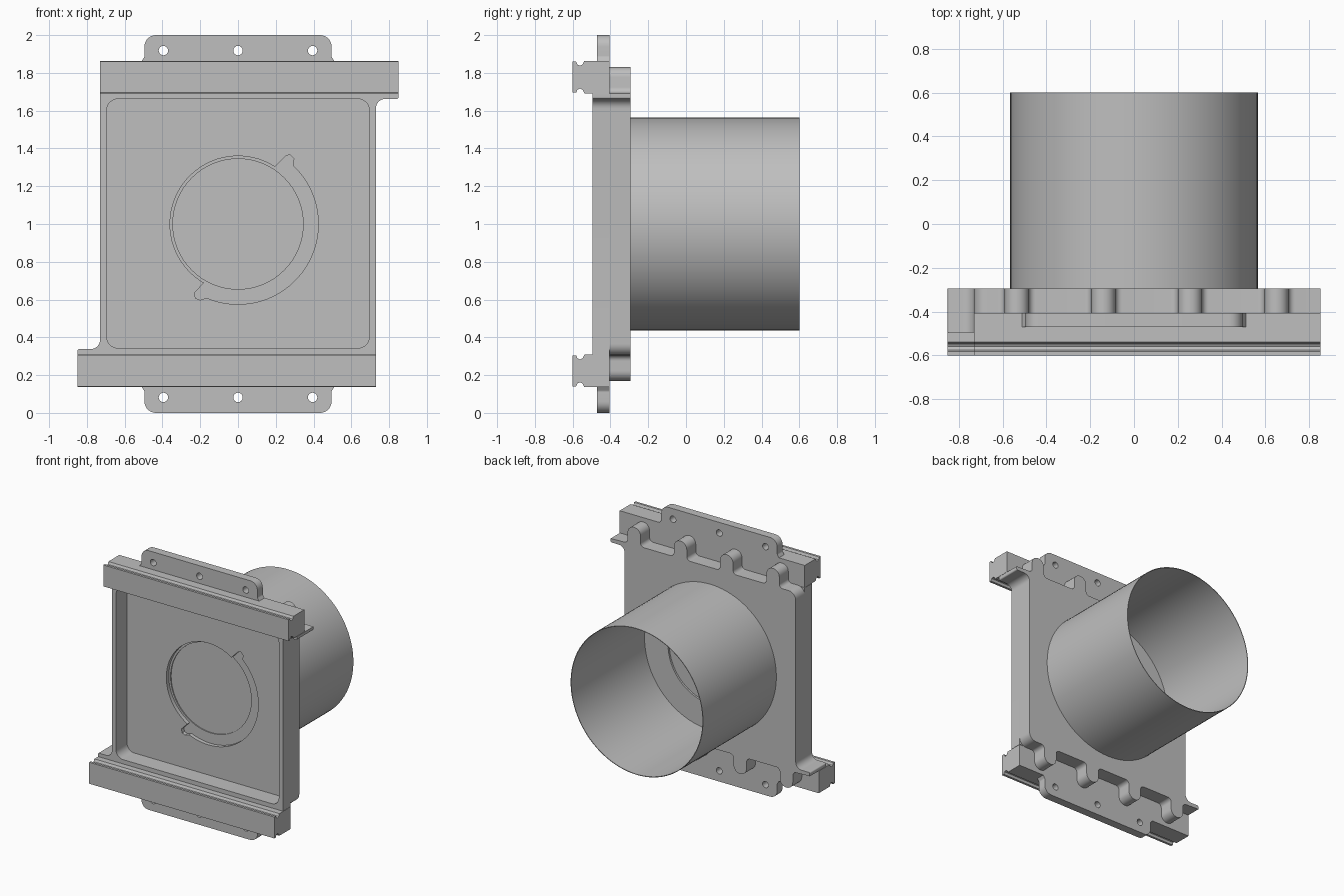
import bpy, bmesh, math
from mathutils import Vector

cube = bpy.data.objects.get("Cube")
if cube:
    bpy.data.objects.remove(cube, do_unlink=True)

grey = bpy.data.materials.new("light grey")
grey.use_nodes = True
grey.diffuse_color = (0.52, 0.52, 0.52, 1)
grey.node_tree.nodes["Principled BSDF"].inputs["Base Color"].default_value = grey.diffuse_color


def fillet(corners, steps=7):
    """Turn (x, z, radius) corners into an outline with rounded corners."""
    out = []
    for i, (x, z, r) in enumerate(corners):
        p = Vector((x, z))
        if r == 0:
            out.append(p)
            continue
        a = (Vector(corners[i - 1][:2]) - p).normalized()
        b = (Vector(corners[(i + 1) % len(corners)][:2]) - p).normalized()
        half = a.angle(b) / 2
        centre = p + (a + b).normalized() * r / math.sin(half)
        start = p + a * r / math.tan(half) - centre
        end = p + b * r / math.tan(half) - centre
        for k in range(steps + 1):
            mix = start.lerp(end, k / steps)
            # even angles: blend by sine weights
            w = start.angle(end)
            t = k / steps
            mix = (start * math.sin((1 - t) * w) + end * math.sin(t * w)) / math.sin(w)
            out.append(centre + mix)
    return out


def half_turn(corners):
    return [(-c[0], 2 - c[1], *c[2:]) for c in corners]


def circle(r, x=0, z=1, n=64):
    return [(x + r * math.cos(2 * math.pi * k / n), z + r * math.sin(2 * math.pi * k / n))
            for k in range(n)]


def finish(name, bm):
    bmesh.ops.recalc_face_normals(bm, faces=bm.faces)
    mesh = bpy.data.meshes.new(name)
    bm.to_mesh(mesh)
    bm.free()
    mesh.materials.append(grey)
    obj = bpy.data.objects.new(name, mesh)
    bpy.context.collection.objects.link(obj)
    return obj


def prism(name, outline, lo, hi, along="y"):
    """Extrude an xz outline along y, or a yz outline along x."""
    bm = bmesh.new()
    place = (lambda p, d: (p[0], d, p[1])) if along == "y" else (lambda p, d: (d, p[0], p[1]))
    face = bm.faces.new([bm.verts.new(place(p, lo)) for p in outline])
    new = bmesh.ops.extrude_face_region(bm, geom=[face])["geom"]
    shift = (0, hi - lo, 0) if along == "y" else (hi - lo, 0, 0)
    bmesh.ops.translate(bm, vec=shift, verts=[v for v in new if isinstance(v, bmesh.types.BMVert)])
    return finish(name, bm)


def select(obj):
    bpy.ops.object.select_all(action="DESELECT")
    obj.select_set(True)
    bpy.context.view_layer.objects.active = obj


def cut(obj, outline, lo, hi):
    cutter = prism("cutter", outline, lo, hi)
    cutter.hide_render = True
    mod = obj.modifiers.new("cut", "BOOLEAN")
    mod.operation = "DIFFERENCE"
    mod.solver = "EXACT"
    mod.object = cutter
    select(obj)
    bpy.ops.object.modifier_apply(modifier=mod.name)
    bpy.data.objects.remove(cutter, do_unlink=True)


def smooth(obj):
    select(obj)
    bpy.ops.object.shade_smooth_by_angle(angle=math.radians(30))


FRONT, STEP, BACK = -0.495, -0.405, -0.295
recess = fillet([(0.695, 0.343, 0.06), (0.695, 1.662, 0.06),
                 (-0.695, 1.662, 0.06), (-0.695, 0.343, 0.06)])

# Front frame with one lip at each end
lip = [(0.73, 1.662, 0.05), (0.85, 1.662, 0.01), (0.85, 1.69, 0)]
half = lip + [(-0.73, 1.69, 0)]
frame = prism("front_frame", fillet(half + half_turn(half)), FRONT, STEP)
cut(frame, recess, -0.7, -0.2)
smooth(frame)

# Back plate with rounded lugs along the top and bottom
half = list(lip)
for x in (0.65, 0.255, -0.14, -0.535):
    half += [(x + 0.055, 1.695, 0.03), (x + 0.055, 1.83, 0.053),
             (x - 0.055, 1.83, 0.053), (x - 0.055, 1.695, 0.03)]
half.append((-0.73, 1.695, 0.06))
plate = prism("back_plate", fillet(half + half_turn(half)), STEP, BACK)
cut(plate, recess, -0.7, -0.36)


# Round pocket with a wider arc slot ending in two small lobes
def arc(r, a, b, n):
    return [(r * math.cos(math.radians(a + (b - a) * k / n)),
             1 + r * math.sin(math.radians(a + (b - a) * k / n))) for k in range(n + 1)]


slot = arc(0.36, 57, 240, 36)
slot += [(-0.232, 0.635), (-0.225, 0.607), (-0.2, 0.598)]
slot += arc(0.425, 247, 407, 36)
slot += [(0.296, 1.345), (0.275, 1.368), (0.25, 1.358)]
cut(plate, slot, -0.45, -0.33)
cut(plate, circle(0.345), -0.45, -0.322)
cut(plate, circle(0.36), -0.31, -0.2)
smooth(plate)

# Grooved rails and drilled mounting tabs, the lower pair turned half round
top_edge = [(-0.6, 1.86), (-0.582, 1.86), (-0.574, 1.843), (-0.56, 1.838),
            (-0.547, 1.845), (-0.538, 1.863), (STEP, 1.863)]
bottom_edge = [(y, 3.555 - z) for y, z in reversed(top_edge)]
rail = top_edge + bottom_edge
tab = [(0.51, 1.863, 0), (0.495, 1.885, 0.02), (0.495, 2, 0.06),
       (-0.495, 2, 0.06), (-0.495, 1.885, 0.02), (-0.51, 1.863, 0)]

for side in ("upper", "lower"):
    up = side == "upper"
    profile = rail if up else [(y, 2 - z) for y, z in rail]
    ends = (-0.73, 0.85) if up else (-0.85, 0.73)
    smooth(prism(side + "_rail", profile, *ends, along="x"))
    ear = prism(side + "_tab", fillet(tab if up else half_turn(tab)), -0.47, STEP)
    for x in (-0.395, 0, 0.395):
        cut(ear, circle(0.025, x, 1.918 if up else 0.082, 16), -0.6, -0.3)
    smooth(ear)

# Thin open tube behind the plate
bm = bmesh.new()
n = 96
rings = [[bm.verts.new((x, y, z)) for x, z in circle(0.565, n=n)] for y in (BACK, 0.6)]
for k in range(n):
    j = (k + 1) % n
    bm.faces.new((rings[0][k], rings[0][j], rings[1][j], rings[1][k]))
tube = finish("rear_tube", bm)
wall = tube.modifiers.new("wall", "SOLIDIFY")
wall.thickness = 0.005
centre_normal = tube.data.polygons[0].normal.dot(tube.data.polygons[0].center - Vector((0, 0, 1)))
wall.offset = -1 if centre_normal > 0 else 1
select(tube)
bpy.ops.object.modifier_apply(modifier="wall")
smooth(tube)
